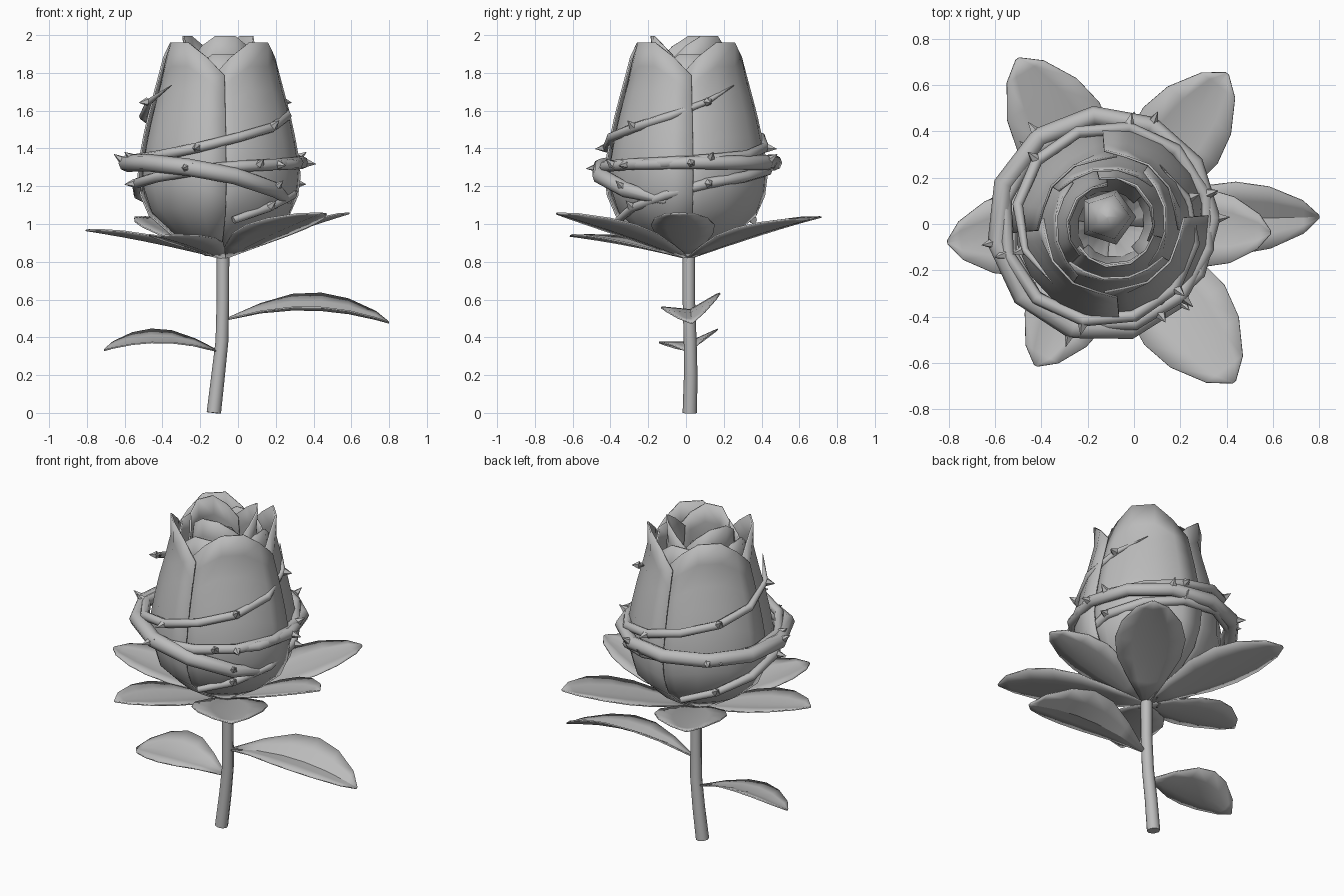
import bpy, bmesh, math
from mathutils import Vector

if "Cube" in bpy.data.objects:
    bpy.data.objects.remove(bpy.data.objects["Cube"])

grey = bpy.data.materials.new("soft_grey")
grey.diffuse_color = (0.5, 0.5, 0.5, 1)
grey.use_nodes = True
grey.node_tree.nodes["Principled BSDF"].inputs["Base Color"].default_value = grey.diffuse_color
CX, CY = -0.10, 0.0          # bud axis


def finish(name, bm, angle=32):
    bmesh.ops.recalc_face_normals(bm, faces=bm.faces)
    me = bpy.data.meshes.new(name)
    bm.to_mesh(me)
    bm.free()
    me.materials.append(grey)
    ob = bpy.data.objects.new(name, me)
    bpy.context.collection.objects.link(ob)
    bpy.context.view_layer.objects.active = ob
    ob.select_set(True)
    bpy.ops.object.shade_smooth_by_angle(angle=math.radians(angle))
    ob.select_set(False)
    return ob


def skin(bm, rows, closed=False):
    """Bridge equal rows of points with quads."""
    vs = [[bm.verts.new(p) for p in row] for row in rows]
    n = len(vs[0])
    for a, b in zip(vs, vs[1:]):
        for i in range(n if closed else n - 1):
            j = (i + 1) % n
            bm.faces.new((a[i], a[j], b[j], b[i]))
    return vs


def lerp_table(table, x):
    for (x0, y0), (x1, y1) in zip(table, table[1:]):
        if x <= x1:
            return y0 + (y1 - y0) * (x - x0) / (x1 - x0)
    return table[-1][1]


def tube(bm, pts, radii, sides):
    """Round tube along a path, capped at both ends."""
    pts = [Vector(p) for p in pts]
    rows = []
    for i, (p, r) in enumerate(zip(pts, radii)):
        d = (pts[min(i + 1, len(pts) - 1)] - pts[max(i - 1, 0)]).normalized()
        ref = Vector((0, 0, 1)) if abs(d.z) < 0.8 else Vector((0, 1, 0))
        a = d.cross(ref).normalized()
        b = d.cross(a)
        rows.append([p + r * (a * math.cos(k * math.tau / sides) + b * math.sin(k * math.tau / sides))
                     for k in range(sides)])
    vs = skin(bm, rows, True)
    bm.faces.new(vs[0])
    bm.faces.new(vs[-1])


# Stem
bm = bmesh.new()
tube(bm, [(-.128, .02, 0), (-.105, .025, .2), (-.085, .022, .38), (-.08, .015, .6), (-.08, .015, .86)],
     [.038, .036, .034, .033, .034], 8)
finish("stem", bm, 60)

# Leaves and sepals: a creased blade with a blunt tip
OUTLINE = [(0, .08), (.2, .52), (.4, .9), (.58, 1), (.75, .85), (.92, .45), (1, .04)]


def blade(name, base, tip, half, bow, lifts):
    base, tip = Vector(base), Vector(tip)
    d = tip - base
    side = Vector((-d.y, d.x, 0)).normalized()
    rows = []
    for s, w in OUTLINE:
        mid = base + d * s + Vector((0, 0, bow * 4 * s * (1 - s)))
        rows.append([mid + side * half * w * u + Vector((0, 0, (lifts[0] if u < 0 else lifts[1]) * w * abs(u)))
                     for u in (-1, -.5, 0, .5, 1)])
    bm = bmesh.new()
    skin(bm, rows)
    ob = finish(name, bm)
    mod = ob.modifiers.new("thickness", 'SOLIDIFY')
    mod.thickness = .008


blade("leaf_right", (-.05, .015, .5), (.8, .03, .48), .155, .06, (.015, .09))
blade("leaf_left", (-.11, .015, .33), (-.71, .01, .335), .155, .045, (.07, .0))
for i, (az, length, z) in enumerate([(-4, .67, 1.06), (53, .80, 1.03), (121, .82, 1.04),
                                     (187, .73, .97), (241, .71, .94), (-53.5, .86, 1.06)]):
    a = math.radians(az)
    blade(f"sepal_{i + 1}", (-.08, .01, .82),
          (-.08 + length * math.cos(a), .01 + length * math.sin(a), z), .25 * length, .01, (.03, .03))

# Petals: sectors of a bud profile (height, radius) with a pointed, drooping top edge
BUD = [(.83, .06), (.92, .22), (1.04, .36), (1.12, .405), (1.28, .425), (1.45, .395), (1.6, .362),
       (1.78, .312), (1.88, .295), (2.0, .31)]


def petal(name, az, span, scale, tip, drop, bottom=.83):
    rows = []
    for k in range(10):
        row = []
        for u in (-1, -.65, -.25, .25, .65, 1):
            top = tip - drop * (abs(u) - .25) ** 1.3
            z = bottom + (top - bottom) * k / 9
            r = lerp_table(BUD, z) * scale + .012 * u
            a = math.radians(az + span * u / 2)
            row.append((CX + r * math.cos(a), CY + r * math.sin(a), z))
        rows.append(row)
    bm = bmesh.new()
    skin(bm, rows)
    ob = finish(name, bm)
    mod = ob.modifiers.new("thickness", 'SOLIDIFY')
    mod.thickness = .01


for i in range(4):
    petal(f"outer_petal_{i + 1}", -45 + 90 * i, 100, 1.0, 1.96, .25)
    petal(f"middle_petal_{i + 1}", 5 + 90 * i, 105, .82, 1.9, .2, .9)
for i in range(3):
    petal(f"inner_petal_{i + 1}", -80 + 120 * i, 130, .62, 1.995, .18, 1.0)

# Bud heart
bm = bmesh.new()
rows = [[(-.115 + r * math.cos(k * math.tau / 5), .03 + r * math.sin(k * math.tau / 5), z) for k in range(5)]
        for z, r in [(1.2, .12), (1.6, .125), (1.78, .1), (1.85, .05), (1.865, .005)]]
bm.faces.new(skin(bm, rows, True)[-1])
finish("bud_heart", bm, 75)


# Vines: key points (turn angle, radius, height, thickness), with thorns
def vine(name, keys, turn=0, step=30):
    tabs = [[(k[0], k[j]) for k in keys] for j in (1, 2, 3)]
    a0, a1 = keys[0][0], keys[-1][0]
    n = round((a1 - a0) / step)
    pts, radii = [], []
    bm = bmesh.new()
    for i in range(n + 1):
        deg = a0 + (a1 - a0) * i / n
        r, z, t = (lerp_table(tab, deg) for tab in tabs)
        a = math.radians(deg + turn)
        p = Vector((CX - .02 + r * math.cos(a), CY + r * math.sin(a), z))
        pts.append(p)
        radii.append(t)
        if i % 2 and t > .012:
            # Thorn leaning outwards, alternating up and down
            out = Vector((math.cos(a), math.sin(a), .7 if i % 4 == 1 else -.1)).normalized()
            tube(bm, [p + out * t * .6, p + out * (t + .04)], [.024, .001], 5)
    tube(bm, pts, radii, 8)
    finish(name, bm, 60)


THIN = [(-75, .37, 1.02, .02), (-30, .415, 1.12, .025), (10, .43, 1.21, .028), (90, .445, 1.30, .03),
        (180, .45, 1.33, .03), (240, .435, 1.37, .028), (270, .42, 1.43, .026), (335, .40, 1.54, .025),
        (375, .37, 1.64, .018), (408, .345, 1.735, .002)]
vine("thin_vine_1", THIN)
vine("thin_vine_2", THIN, 180)
vine("thick_vine", [(-90, .44, 1.31, .008), (-45, .45, 1.31, .024), (0, .46, 1.325, .034), (90, .47, 1.325, .042),
                    (180, .475, 1.32, .045), (225, .475, 1.325, .046), (270, .47, 1.285, .046),
                    (315, .45, 1.18, .042), (345, .40, 1.12, .02)])
